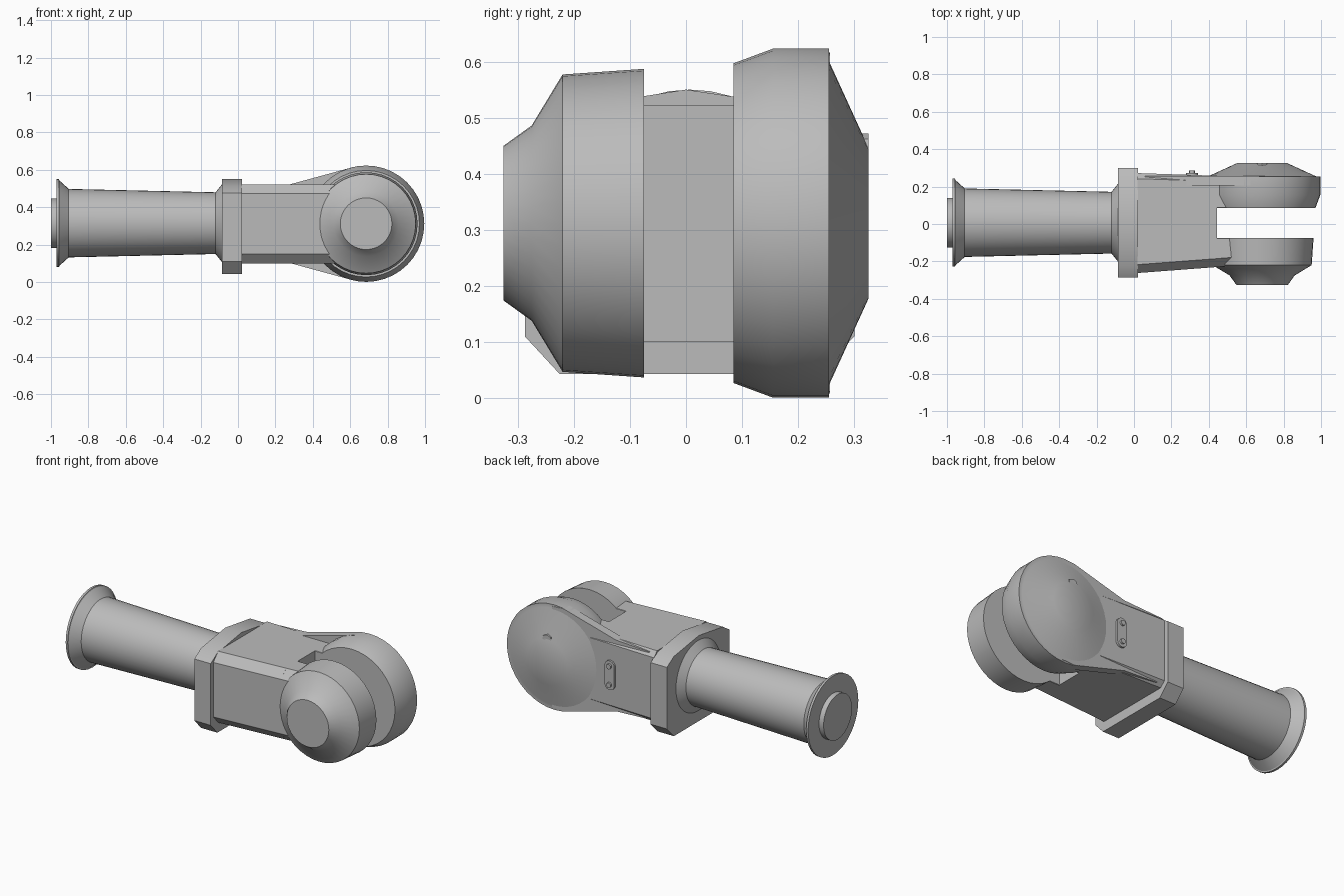
import bpy, bmesh, math
from mathutils import Vector

cube = bpy.data.objects.get("Cube")
if cube:
    bpy.data.objects.remove(cube)

steel = bpy.data.materials.new("grey steel")
steel.use_nodes = True
GREY = (0.5, 0.5, 0.5, 1)
steel.diffuse_color = GREY
steel.node_tree.nodes["Principled BSDF"].inputs["Base Color"].default_value = GREY

AXIS_Z = 0.312
HUB_X = 0.685


def loft(name, rings, angle=30):
    """Skin a list of equal-length point rings and cap both ends."""
    bm = bmesh.new()
    loops = [[bm.verts.new(p) for p in ring] for ring in rings]
    n = len(loops[0])
    for a, b in zip(loops, loops[1:]):
        for i in range(n):
            j = (i + 1) % n
            bm.faces.new((a[i], a[j], b[j], b[i]))
    bm.faces.new(loops[0])
    bm.faces.new(loops[-1])
    bmesh.ops.recalc_face_normals(bm, faces=bm.faces)
    mesh = bpy.data.meshes.new(name)
    bm.to_mesh(mesh)
    bm.free()
    mesh.materials.append(steel)
    obj = bpy.data.objects.new(name, mesh)
    bpy.context.collection.objects.link(obj)
    bpy.ops.object.select_all(action='DESELECT')
    obj.select_set(True)
    bpy.context.view_layer.objects.active = obj
    bpy.ops.object.shade_smooth_by_angle(angle=math.radians(angle))
    return obj


def lathe(name, profile, axis, centre, sides=40):
    """Revolve (position, radius) pairs around the x or y axis."""
    rings = []
    for pos, r in profile:
        ring = []
        for i in range(sides):
            t = math.tau * i / sides
            u, v = r * math.cos(t), r * math.sin(t)
            ring.append(Vector(centre) + Vector((pos, u, v) if axis == 'x' else (u, pos, v)))
        rings.append(ring)
    return loft(name, rings)


def section(x, y0, y1, z0, z1, front, back):
    """Rectangle in the yz plane with (y, z) chamfers on front and back edges."""
    fy, fz = front
    by, bz = back
    pts = [(y0, z0 + fz), (y0 + fy, z0), (y1 - by, z0), (y1, z0 + bz),
           (y1, z1 - bz), (y1 - by, z1), (y0 + fy, z1), (y0, z1 - fz)]
    return [(x, y, z) for y, z in pts]


def plate(name, outline, y0, y1):
    """Extrude an (x, z) outline along y."""
    return loft(name, [[(x, y, z) for x, z in outline] for y in (y0, y1)])


# Shaft with end flange and flared root
lathe("shaft", [(-0.97, 0.235), (-0.957, 0.235), (-0.955, 0.228), (-0.905, 0.183),
                (-0.12, 0.165), (-0.08, 0.215)], 'x', (0, 0.007, 0.315))
lathe("shaft_end_pin", [(-1.0, 0.133), (-0.96, 0.133)], 'x', (0, 0.007, 0.315))

# Chamfered collar with a shallow ridge on top
collar = [(0, 0.55), (0.235, 0.515), (0.3, 0.475), (0.3, 0.11), (0.235, 0.043),
          (-0.225, 0.043), (-0.287, 0.11), (-0.287, 0.475), (-0.225, 0.515)]
loft("collar", [[(x, y, z) for y, z in collar] for x in (-0.085, 0.022)])

# Tapering fork body and its two arms
BIG, SMALL, NONE = (0.045, 0.05), (0.03, 0.03), (0.002, 0.002)
loft("fork_body", [section(0.02, -0.262, 0.272, 0.1, 0.523, BIG, SMALL),
                   section(0.445, -0.23, 0.258, 0.1, 0.523, BIG, SMALL)], 20)
loft("front_arm", [section(0.44, -0.23, -0.075, 0.1, 0.523, BIG, NONE),
                   section(0.6, -0.218, -0.075, 0.1, 0.523, BIG, NONE)], 20)
loft("back_arm", [section(0.44, 0.085, 0.257, 0.1, 0.523, NONE, SMALL),
                  section(0.6, 0.085, 0.255, 0.1, 0.523, NONE, SMALL)], 20)

# Fork hubs
hub = (HUB_X, 0, AXIS_Z)
lathe("front_hub", [(-0.075, 0.275), (-0.22, 0.265), (-0.275, 0.174), (-0.325, 0.138)], 'y', hub)
lathe("back_hub", [(0.085, 0.285), (0.155, 0.311), (0.255, 0.311), (0.2551, 0.288),
                   (0.325, 0.135)], 'y', hub)

# Web running tangentially into the back hub
half = [(0.06, 0.2), (0.28, 0.211), (0.62, 0.304), (0.7, 0.3)]
plate("back_web", [(x, AXIS_Z + d) for x, d in half] +
      [(x, AXIS_Z - d) for x, d in reversed(half)], 0.205, 0.257)

# Small locating key on the back hub cap
plate("hub_key", [(0.655, 0.43), (0.715, 0.43), (0.71, 0.462), (0.685, 0.472), (0.66, 0.462)],
      0.28, 0.325)

# Bolted tag on the back of the body
TAG_X, TAG_R, TAG_H = 0.31, 0.032, 0.055
tag = []
for i in range(16):
    t = math.tau * (i + 0.5) / 16
    side = 1 if math.sin(t) > 0 else -1
    tag.append((TAG_X + TAG_R * math.cos(t), AXIS_Z + side * TAG_H + TAG_R * math.sin(t)))
plate("tag_plate", tag, 0.25, 0.274)
for label, side in (("upper", 1), ("lower", -1)):
    lathe(label + "_tag_bolt", [(0.27, 0.015), (0.285, 0.015)], 'y',
          (TAG_X, 0, AXIS_Z + side * TAG_H), 12)
